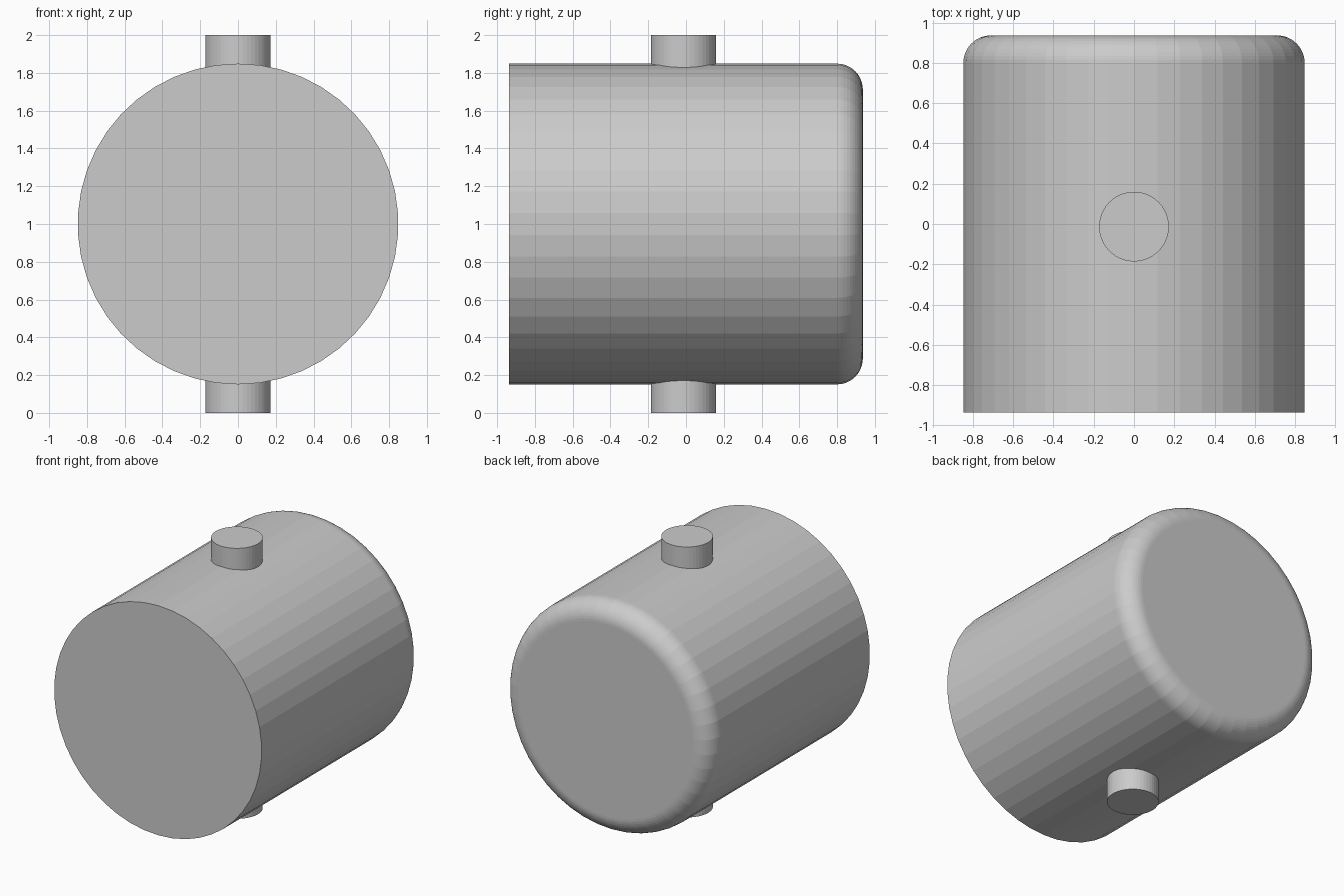
import bpy, bmesh
from math import sin, cos, pi, tau

if "Cube" in bpy.data.objects:
    bpy.data.objects.remove(bpy.data.objects["Cube"])

SIDES = 46


def lathe(name, profile, place):
    """Revolve (radius, distance) profile into a closed, capped solid."""
    bm = bmesh.new()
    rings = []
    for r, d in profile:
        rings.append([bm.verts.new(place(r * sin(tau * i / SIDES), r * cos(tau * i / SIDES), d))
                      for i in range(SIDES)])
    for a, b in zip(rings, rings[1:]):
        for i in range(SIDES):
            j = (i + 1) % SIDES
            bm.faces.new((a[i], a[j], b[j], b[i]))
    bm.faces.new(rings[0])
    bm.faces.new(rings[-1])
    bmesh.ops.recalc_face_normals(bm, faces=bm.faces)
    mesh = bpy.data.meshes.new(name)
    bm.to_mesh(mesh)
    bm.free()
    ob = bpy.data.objects.new(name, mesh)
    bpy.context.collection.objects.link(ob)
    return ob


# Horizontal drum: flat front, rounded rim at the back
R, HALF, FILLET, STEPS = 0.849, 0.936, 0.137, 12
profile = [(R, -HALF)]
for k in range(STEPS + 1):
    t = pi / 2 * k / STEPS
    profile.append((R - FILLET + FILLET * cos(t), HALF - FILLET + FILLET * sin(t)))
drum = lathe("drum_body", profile, lambda u, v, d: (u, d, 1 + v))

# Vertical pivot pin through the drum, fused into one solid
pin = lathe("pivot_pin", [(0.173, 0), (0.173, 2)], lambda u, v, d: (u, v - 0.013, d))
union = drum.modifiers.new("join_pin", 'BOOLEAN')
union.operation = 'UNION'
union.solver = 'EXACT'
union.object = pin
bpy.context.view_layer.objects.active = drum
drum.select_set(True)
bpy.ops.object.modifier_apply(modifier=union.name)
bpy.data.objects.remove(pin)
